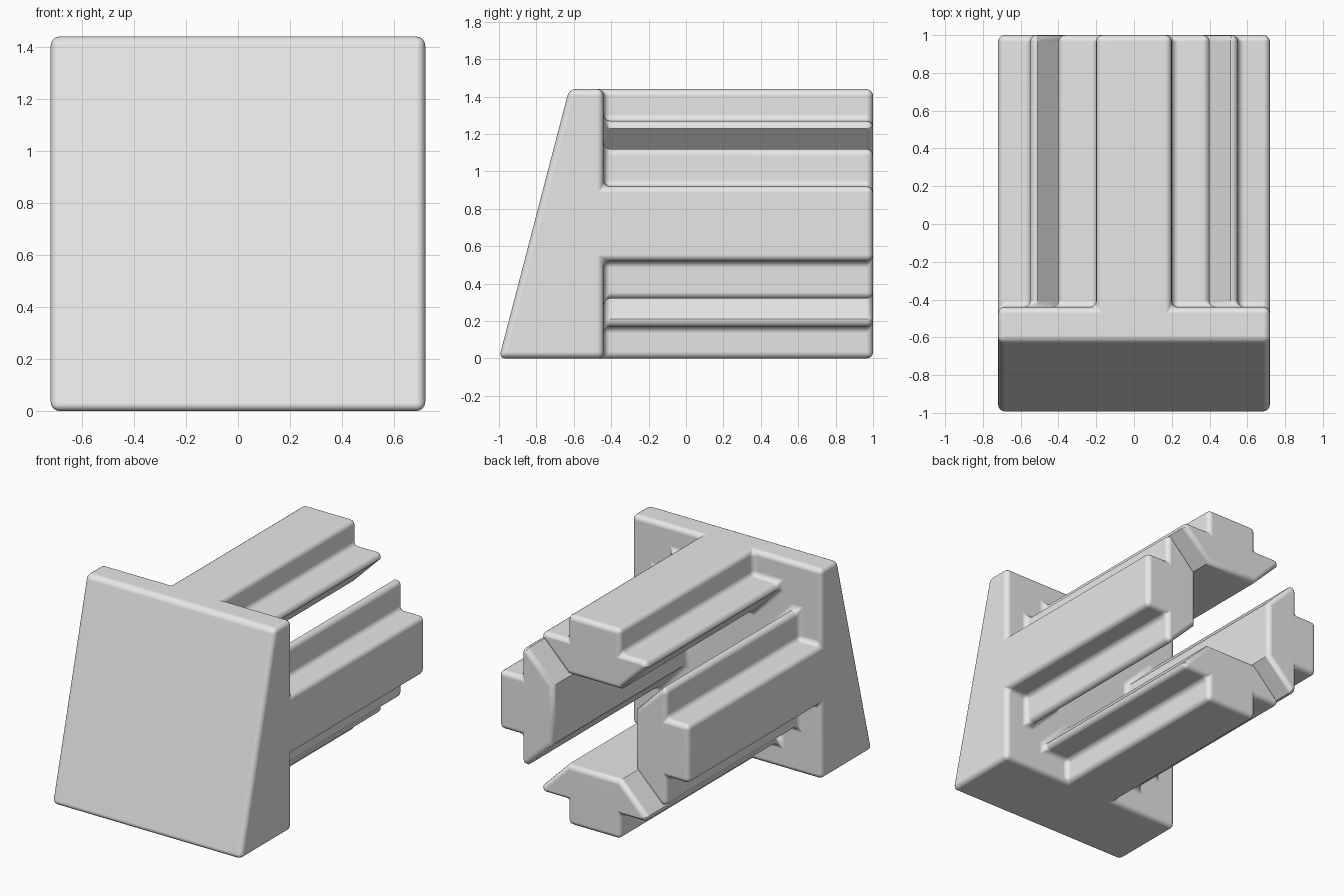
import bpy
import bmesh
from math import cos, sin, pi

default = bpy.data.objects.get("Cube")
if default:
    bpy.data.objects.remove(default, do_unlink=True)

HALF = 0.72            # half the width of the square plate
PLATE_BACK = -0.44
PRONG_END = 1.0
FRONT_BOTTOM, FRONT_TOP = -1.0, -0.625

grey = bpy.data.materials.new("light grey")
grey.use_nodes = True
colour = (0.8, 0.8, 0.8, 1)
grey.diffuse_color = colour
grey.node_tree.nodes["Principled BSDF"].inputs["Base Color"].default_value = colour

# Half of a prong's cross-section: (offset from its middle, depth from the outer side)
half = [(0.2, 0), (0.2, 0.17), (0.4, 0.17), (0.4, 0.21), (0.2, 0.41)]
section = [(-a, d) for a, d in half] + [(a, d) for a, d in reversed(half)]

bm = bmesh.new()


def vert(side, across, depth, y):
    """Place a point of the top side, turned by quarter turns about the long axis."""
    t = -side * pi / 2
    up = HALF - depth
    return bm.verts.new((across * cos(t) - up * sin(t), y,
                         across * sin(t) + up * cos(t) + HALF))


# Corners of the sloped front plate
back_corners = [vert(s, HALF, 0, PLATE_BACK) for s in range(4)]
front_corners = []
for s in range(4):
    v = vert(s, HALF, 0, 0)
    v.co.y = FRONT_TOP if v.co.z > HALF else FRONT_BOTTOM
    front_corners.append(v)

# Four prongs growing out of the plate, flush with its sides
back_loop = []
for s in range(4):
    root = [vert(s, a, d, PLATE_BACK) for a, d in section]
    tip = [vert(s, a, d, PRONG_END) for a, d in section]
    bm.faces.new(tip)
    for i in range(len(section) - 1):
        bm.faces.new((root[i], root[i + 1], tip[i + 1], tip[i]))
    # Plate side and prong outer face share one flat T-shaped face
    bm.faces.new((back_corners[s - 1], root[0], tip[0], tip[-1], root[-1],
                  back_corners[s], front_corners[s], front_corners[s - 1]))
    back_loop += root + [back_corners[s]]

# Plate front, and the recessed back between the prongs
bm.faces.new(front_corners)
bm.faces.new(back_loop)
bmesh.ops.recalc_face_normals(bm, faces=bm.faces)

mesh = bpy.data.meshes.new("plate_with_prongs")
bm.to_mesh(mesh)
bm.free()
mesh.materials.append(grey)
plug = bpy.data.objects.new("plate_with_prongs", mesh)
bpy.context.collection.objects.link(plug)

# Rounded edges and fillets
bevel = plug.modifiers.new("rounded_edges", "BEVEL")
bevel.width = 0.035
bevel.segments = 4
bevel.limit_method = "ANGLE"
bevel.angle_limit = 50 * pi / 180
bevel.use_clamp_overlap = False

bpy.ops.object.select_all(action="DESELECT")
plug.select_set(True)
bpy.context.view_layer.objects.active = plug
bpy.ops.object.modifier_apply(modifier=bevel.name)
bpy.ops.object.shade_smooth_by_angle(angle=40 * pi / 180)
weighted = plug.modifiers.new("flat_face_normals", "WEIGHTED_NORMAL")
weighted.keep_sharp = True
